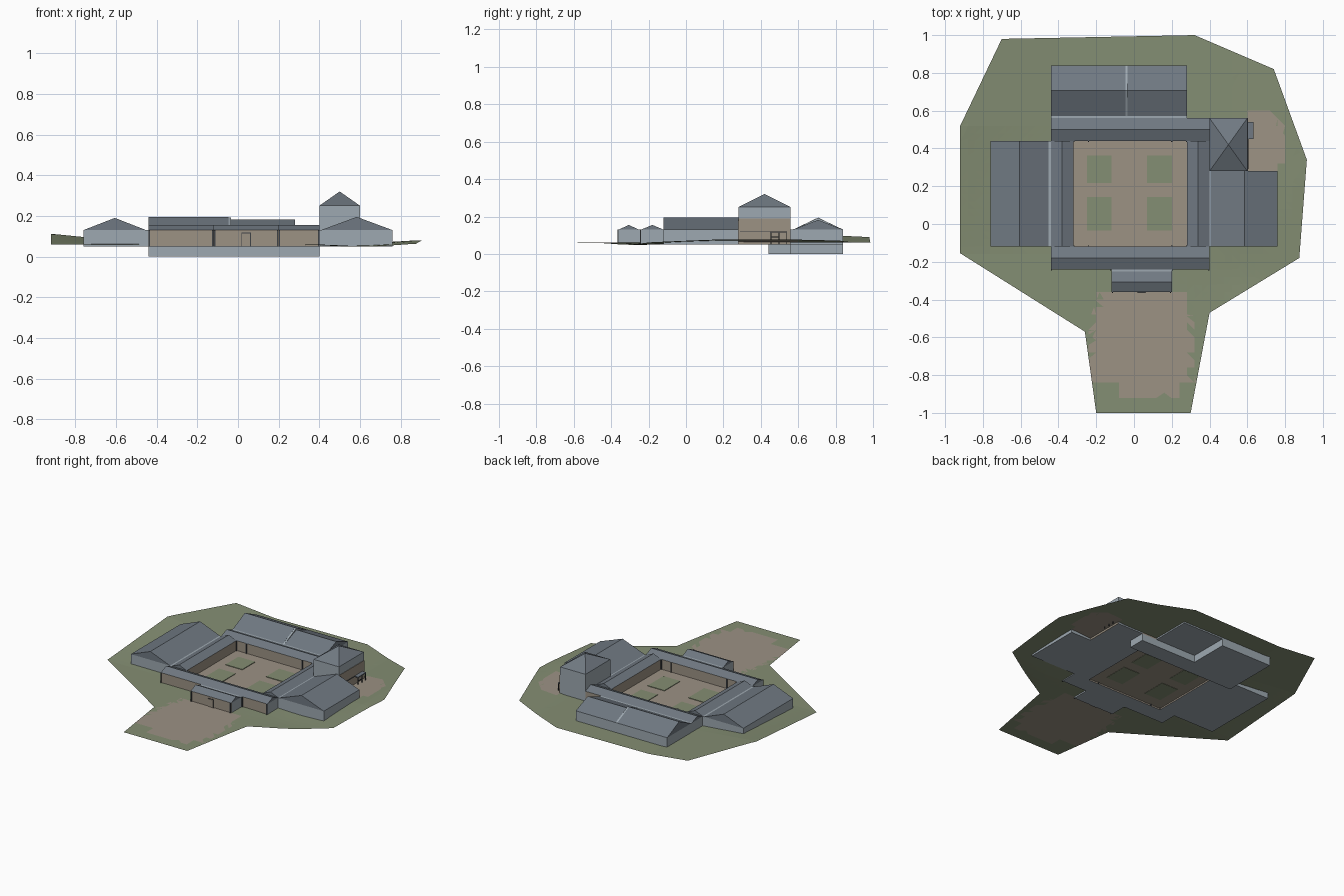
import bpy, bmesh, math, random
from mathutils import Vector

random.seed(4)
cube = bpy.data.objects.get("Cube")
if cube:
    bpy.data.objects.remove(cube, do_unlink=True)


def material(name, rgb):
    lin = [((c / 255 + 0.055) / 1.055) ** 2.4 for c in rgb] + [1]
    m = bpy.data.materials.new(name)
    m.use_nodes = True
    m.diffuse_color = lin
    m.node_tree.nodes["Principled BSDF"].inputs["Base Color"].default_value = lin
    return m


SLATE = material("slate_roof", (112, 121, 130))
RENDER = material("pale_grey_wall", (158, 169, 177))
STONE = material("tan_stone", (156, 146, 132))
GRASS = material("grass_green", (132, 142, 115))
DARK = material("dark_metal", (62, 66, 70))

BASE, EAVE, RIDGE = 0.05, 0.13, 0.155


def finish(name, bm, mats):
    me = bpy.data.meshes.new(name)
    bm.to_mesh(me)
    bm.free()
    for m in mats:
        me.materials.append(m)
    ob = bpy.data.objects.new(name, me)
    bpy.context.collection.objects.link(ob)
    return ob


def box(name, x, y, z, mat, stone_axis=None):
    """Box from (min, max) ranges; walls facing stone_axis are stone."""
    bm = bmesh.new()
    bmesh.ops.create_cube(bm, size=1)
    for v in bm.verts:
        v.co = [sum(r) / 2 + c * (r[1] - r[0]) for r, c in zip((x, y, z), v.co)]
    bm.normal_update()
    for f in bm.faces:
        if stone_axis is not None and abs(f.normal[stone_axis]) > 0.9:
            f.material_index = 1
    return finish(name, bm, [mat, STONE])


def roof(name, x, y, eave, ridge, axis, mat=SLATE):
    """Gabled prism whose ridge runs along axis (0 = x, 1 = y)."""
    bm = bmesh.new()
    span, run = (y, x) if axis == 0 else (x, y)
    profile = [(span[0], eave), (span[1], eave), (sum(span) / 2, ridge)]
    ends = []
    for r in run:
        ends.append([bm.verts.new((r, s, z) if axis == 0 else (s, r, z)) for s, z in profile])
    bm.faces.new(ends[0])
    bm.faces.new(ends[1][::-1])
    for i in range(3):
        j = (i + 1) % 3
        bm.faces.new((ends[0][i], ends[1][i], ends[1][j], ends[0][j]))
    bmesh.ops.recalc_face_normals(bm, faces=bm.faces)
    return finish(name, bm, [mat])


# Cloister ranges around the courtyard: stone long walls, grey ends
for name, x, y, axis in [
    ("south_range", (-0.44, 0.40), (-0.24, -0.12), 0),
    ("north_range", (-0.44, 0.40), (0.44, 0.56), 0),
    ("west_range", (-0.44, -0.32), (-0.12, 0.44), 1),
    ("east_range", (0.28, 0.40), (-0.12, 0.44), 1),
]:
    box(name + "_walls", x, y, (BASE, EAVE), RENDER, 1 - axis)
    roof(name + "_roof", x, y, EAVE, RIDGE, axis)

# Wings: roofs stop short of the ranges, leaving a pale gutter strip
box("west_wing_walls", (-0.76, -0.44), (-0.12, 0.44), (BASE, EAVE), RENDER)
roof("west_wing_roof", (-0.76, -0.452), (-0.12, 0.44), EAVE, 0.19, 1)
box("east_wing_walls", (0.40, 0.76), (-0.12, 0.28), (BASE, EAVE), RENDER)
roof("east_wing_roof", (0.408, 0.76), (-0.12, 0.28), EAVE, 0.195, 1)
box("north_wing_walls", (-0.44, 0.28), (0.56, 0.84), (BASE, EAVE), RENDER)
roof("north_wing_west_roof", (-0.44, -0.046), (0.572, 0.84), EAVE, 0.194, 0)
roof("north_wing_east_roof", (-0.034, 0.28), (0.572, 0.84), EAVE, 0.182, 0)
roof("north_wing_party_wall", (-0.046, -0.034), (0.572, 0.84), EAVE, 0.193, 0, RENDER)

# Cellar under the north range and half of the north wing
box("cellar_range", (-0.44, 0.40), (0.44, 0.56), (0, BASE), RENDER)
box("cellar_wing", (-0.44, -0.04), (0.56, 0.84), (0, BASE), RENDER)

# Entrance block with framed door
box("entrance_walls", (-0.12, 0.20), (-0.36, -0.24), (BASE, EAVE), RENDER, 1)
roof("entrance_roof", (-0.12, 0.20), (-0.36, -0.252), EAVE, RIDGE, 0)
box("door_frame", (0.016, 0.064), (-0.363, -0.36), (BASE, 0.118), DARK)
box("door_leaf", (0.02, 0.06), (-0.365, -0.36), (BASE, 0.114), STONE)

# Tower with pyramid roof and a stone lower storey on its outer side
box("tower_walls", (0.40, 0.60), (0.28, 0.56), (BASE, 0.25), RENDER)
bm = bmesh.new()
apex = bm.verts.new((0.50, 0.42, 0.32))
ring = [bm.verts.new((x, y, 0.25)) for x, y in ((0.4, 0.28), (0.6, 0.28), (0.6, 0.56), (0.4, 0.56))]
bm.faces.new(ring[::-1])
for i in range(4):
    bm.faces.new((ring[i], ring[(i + 1) % 4], apex))
finish("tower_roof", bm, [SLATE])
box("tower_stone_storey", (0.60, 0.603), (0.28, 0.56), (BASE, 0.19), STONE)

# Porch canopy, posts and rail on the tower
box("porch_canopy", (0.60, 0.632), (0.45, 0.54), (0.115, 0.121), SLATE)
for y in (0.453, 0.495, 0.534):
    box("porch_post", (0.626, 0.630), (y, y + 0.004), (BASE, 0.116), DARK)
box("porch_rail", (0.626, 0.630), (0.453, 0.495), (0.088, 0.092), DARK)
box("porch_band", (0.603, 0.607), (0.29, 0.45), (0.117, 0.121), DARK)

# Downpipes in the courtyard corners and on the front
pipes = [(x, y) for x in (-0.317, -0.24, 0.2, 0.277) for y in (-0.117, 0.437)]
pipes += [(x, -0.243) for x in (-0.436, -0.124, 0.204, 0.396)]
pipes += [(x, -0.363) for x in (-0.114, 0.194)]
for x, y in pipes:
    box("downpipe", (x - 0.003, x + 0.003), (y - 0.003, y + 0.003), (BASE, EAVE), DARK)

# Courtyard lawns
for x in (-0.25, 0.07):
    for y0, y1 in ((-0.035, 0.142), (0.217, 0.362)):
        box("courtyard_lawn", (x, x + 0.132), (y0, y1), (0.058, 0.064), GRASS)


# Sloping ground, cut into a fine grid with the building plots left open
def clamp(v):
    return max(0.0, min(1.0, v))


def height(x, y):
    west = 0.05 * clamp((-x - 0.4) / 0.5) * clamp((y + 0.15) / 0.67)
    east = 0.018 * clamp((x - 0.55) / 0.3) * clamp((y + 0.3) / 0.5)
    dip = 0.012 * math.exp(-((x - 0.6) ** 2 + (y + 0.25) ** 2) / 0.04)
    return 0.06 + west + east - dip


PLOTS = [(-0.44, 0.4, -0.24, -0.12), (-0.44, 0.4, 0.44, 0.56), (-0.44, -0.32, -0.12, 0.44),
         (0.28, 0.4, -0.12, 0.44), (-0.76, -0.44, -0.12, 0.44), (0.4, 0.76, -0.12, 0.28),
         (-0.44, 0.28, 0.56, 0.84), (-0.12, 0.2, -0.36, -0.24), (0.4, 0.6, 0.28, 0.56)]


def inside(c, plot):
    return plot[0] < c.x < plot[1] and plot[2] < c.y < plot[3]


def paved(c):
    if inside(c, (-0.32, 0.28, -0.12, 0.44)):
        return True
    j = random.uniform(-0.02, 0.02)
    front = (-0.24 + j < c.x < 0.31 + j and -0.84 < c.y < -0.36 and abs(c.x - 0.04) < 0.2 - 0.12 * (c.y + 0.1) + j
             or -0.08 + j < c.x < 0.25 + j and -0.91 < c.y < -0.8)
    front = front and abs(c.x - 0.04) < 0.2 + 0.5 * (-0.32 - c.y) + j
    side = ((c.x - 0.66) / 0.14) ** 2 + ((c.y - 0.42) / 0.18) ** 2 < 1 + 8 * j
    return front or side


outline = [(-0.70, 0.98), (-0.92, 0.52), (-0.92, -0.155), (-0.26, -0.57), (-0.20, -1.0), (0.30, -1.0),
           (0.40, -0.47), (0.875, -0.18), (0.915, 0.34), (0.74, 0.82), (0.32, 1.0)]
bm = bmesh.new()
bm.faces.new([bm.verts.new((x, y, 0)) for x, y in outline])
bmesh.ops.triangulate(bm, faces=bm.faces[:])
for axis in (0, 1):
    normal = Vector((1 - axis, axis, 0))
    for i in range(-48, 49, 2):
        bmesh.ops.bisect_plane(bm, geom=bm.verts[:] + bm.edges[:] + bm.faces[:], dist=1e-5,
                               plane_co=normal * i * 0.02, plane_no=normal)
gone = [f for f in bm.faces if any(inside(f.calc_center_median(), p) for p in PLOTS)]
bmesh.ops.delete(bm, geom=gone, context="FACES")
bmesh.ops.triangulate(bm, faces=bm.faces[:])
for f in bm.faces:
    f.material_index = int(paved(f.calc_center_median()))
for v in bm.verts:
    v.co.z = height(v.co.x, v.co.y)
bm.normal_update()
finish("ground", bm, [GRASS, STONE])
